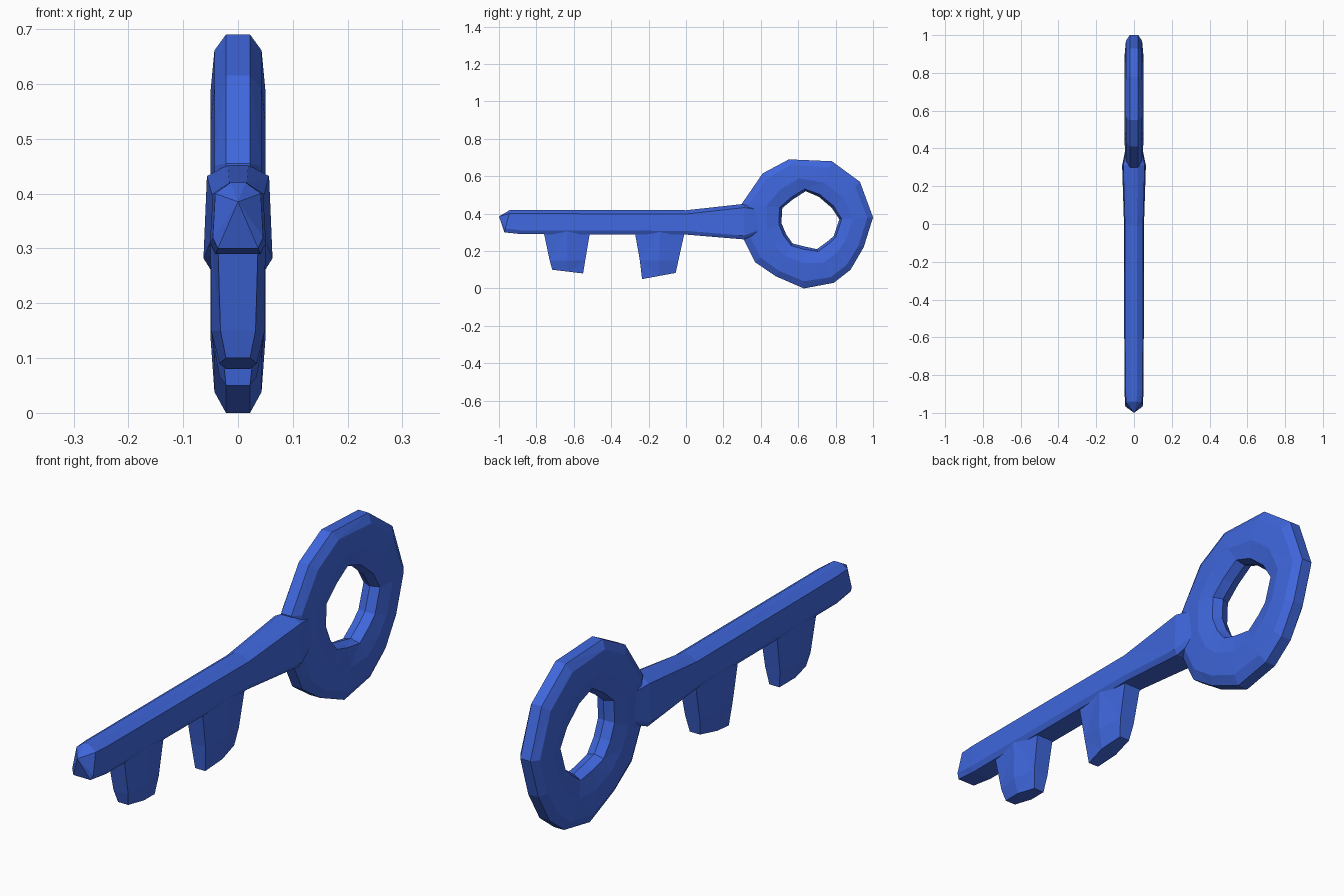
import bpy, bmesh

if "Cube" in bpy.data.objects:
    bpy.data.objects.remove(bpy.data.objects["Cube"])

blue = bpy.data.materials.new("blue")
blue.diffuse_color = (0.05, 0.135, 0.72, 1)
blue.use_nodes = True
blue.node_tree.nodes["Principled BSDF"].inputs["Base Color"].default_value = blue.diffuse_color


def make(name, loops, closed=False, tip=None):
    """Skin a list of equal-length vertex loops, capped or closed into a tube."""
    bm = bmesh.new()
    rows = [[bm.verts.new(p) for p in loop] for loop in loops]
    n = len(rows[0])
    pairs = list(zip(rows, rows[1:])) + ([(rows[-1], rows[0])] if closed else [])
    for a, b in pairs:
        for i in range(n):
            j = (i + 1) % n
            bm.faces.new((a[i], a[j], b[j], b[i]))
    if not closed:
        bm.faces.new(rows[-1])
        if tip:
            t = bm.verts.new(tip)
            for i in range(n):
                bm.faces.new((rows[0][i], rows[0][(i + 1) % n], t))
        else:
            bm.faces.new(rows[0])
    bmesh.ops.triangulate(bm, faces=bm.faces)
    bmesh.ops.recalc_face_normals(bm, faces=bm.faces)
    me = bpy.data.meshes.new(name)
    bm.to_mesh(me)
    bm.free()
    me.materials.append(blue)
    ob = bpy.data.objects.new(name, me)
    bpy.context.collection.objects.link(ob)
    return ob


# Ring handle: faceted band swept between outer and inner outlines (y, z)
outer = [(.30, .455), (.41, .615), (.55, .69), (.78, .68), (.93, .57), (1.0, .38), (.95, .22),
         (.88, .10), (.79, .03), (.63, 0), (.48, .065), (.37, .14), (.31, .26)]
inner = [(.515, .43), (.57, .475), (.64, .52), (.71, .49), (.78, .43), (.82, .37), (.79, .28),
         (.755, .25), (.70, .21), (.63, .225), (.57, .24), (.535, .29), (.51, .35)]
section = [(0, -.022), (.17, -.043), (.6, -.05), (.93, -.036),
           (1, 0), (.93, .036), (.6, .05), (.17, .043), (0, .022)]
ring = make("ring_handle", [
    [(x, a[0] + (b[0] - a[0]) * t, a[1] + (b[1] - a[1]) * t) for a, b in zip(outer, inner)]
    for t, x in section], closed=True)


# Shaft: chamfered bar with a pointed end, flaring into the ring
def bar(y, zt, zb, w, shear=0):
    half = [(.3 * w, zt), (.9 * w, zt - .02), (w, zb + .02), (.8 * w, zb)]
    pts = half + [(-x, z) for x, z in reversed(half)]
    return [(x, y - shear * (zt - z), z) for x, z in pts]


shaft = make("key", [bar(-.94, .42, .30, .046, .26), bar(-.88, .42, .29, .051),
                     bar(0, .418, .288, .053), bar(.31, .452, .262, .063),
                     bar(.47, .43, .33, .03)], tip=(0, -1, .385))


# Teeth: tapering six-sided bits below the shaft
def tooth(name, top, bottom):
    def loop(y0, z0, y1, z1, w, e):
        ym, zm = (y0 + y1) / 2, (z0 + z1) / 2
        return [(-e, y0, z0), (e, y0, z0), (w, ym, zm), (e, y1, z1), (-e, y1, z1), (-w, ym, zm)]
    (a, b), (c, zc, d, zd) = top, bottom
    mid = (a + (c - a) * .72, .15, b + (d - b) * .72, .15)
    return make(name, [loop(a, .32, b, .32, .05, .037), loop(*mid, .049, .032),
                       loop(c, zc, d, zd, .034, .022)])


teeth = [tooth("tooth_front", (-.765, -.51), (-.715, .10, -.55, .08)),
         tooth("tooth_back", (-.277, -.003), (-.235, .05, -.055, .083))]

# Fuse the parts into one solid key
for part in [ring] + teeth:
    m = shaft.modifiers.new("fuse", 'BOOLEAN')
    m.operation, m.solver, m.object = 'UNION', 'EXACT', part
    bpy.context.view_layer.objects.active = shaft
    bpy.ops.object.modifier_apply(modifier=m.name)
    bpy.data.objects.remove(part)
